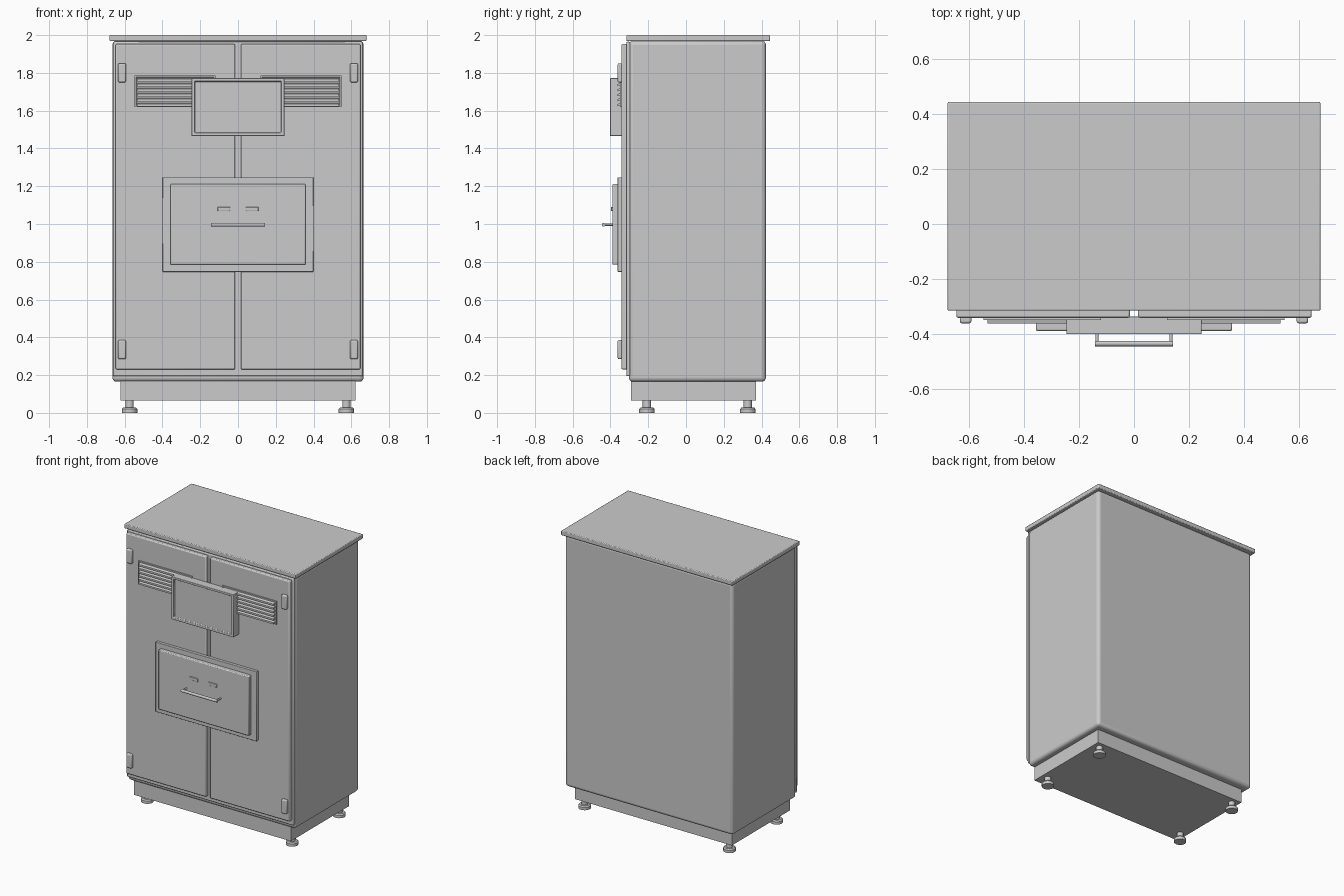
import bpy, bmesh, math
from mathutils import Matrix

if "Cube" in bpy.data.objects:
    bpy.data.objects.remove(bpy.data.objects["Cube"])

grey = bpy.data.materials.new("light grey")
grey.diffuse_color = (0.6, 0.6, 0.6, 1)
grey.use_nodes = True
grey.node_tree.nodes["Principled BSDF"].inputs["Base Color"].default_value = grey.diffuse_color


def finish(name, bm, bevel=0.0, segments=2, smooth=True):
    bmesh.ops.recalc_face_normals(bm, faces=bm.faces)
    me = bpy.data.meshes.new(name)
    bm.to_mesh(me)
    bm.free()
    ob = bpy.data.objects.new(name, me)
    bpy.context.collection.objects.link(ob)
    me.materials.append(grey)
    if bevel:
        mod = ob.modifiers.new("bevel", 'BEVEL')
        mod.width = bevel
        mod.segments = segments
    if smooth:
        bpy.ops.object.select_all(action='DESELECT')
        ob.select_set(True)
        bpy.context.view_layer.objects.active = ob
        bpy.ops.object.shade_smooth_by_angle(angle=math.radians(35))
    return ob


def cuboid(bm, x, y, z):
    """Add a box given its (min, max) on each axis."""
    m = Matrix.Translation([(a + b) / 2 for a, b in (x, y, z)])
    m = m @ Matrix.Diagonal([b - a for a, b in (x, y, z)] + [1])
    return bmesh.ops.create_cube(bm, size=1, matrix=m)["verts"]


def box(name, x, y, z, bevel=0.0, segments=2):
    bm = bmesh.new()
    cuboid(bm, x, y, z)
    return finish(name, bm, bevel, segments)


def recessed(name, x, y, z, rim, depth, bevel=0.0):
    """Box whose front face has a rim around a sunken panel."""
    bm = bmesh.new()
    cuboid(bm, x, y, z)
    bm.normal_update()
    front = [f for f in bm.faces if f.normal.y < -0.9]
    bmesh.ops.inset_region(bm, faces=front, thickness=rim)
    bmesh.ops.inset_region(bm, faces=front, thickness=0.004, depth=-depth)
    return finish(name, bm, bevel)


def disc(bm, x, y, z0, z1, r0, r1, n=24):
    bmesh.ops.create_cone(bm, cap_ends=True, segments=n, radius1=r0, radius2=r1,
                          depth=z1 - z0, matrix=Matrix.Translation((x, y, (z0 + z1) / 2)))


# Cabinet shell, front frame, lid and plinth
box("cabinet_body", (-0.665, 0.665), (-0.302, 0.423), (0.165, 1.97), 0.022, 4)
box("front_frame", (-0.66, 0.66), (-0.316, -0.295), (0.195, 1.965), 0.006)
box("lid", (-0.68, 0.68), (-0.316, 0.445), (1.968, 2.0), 0.005)
box("plinth", (-0.622, 0.622), (-0.29, 0.37), (0.065, 0.17))

for side, s in (("left", -1), ("right", 1)):
    def span(a, b):
        return tuple(sorted((s * a, s * b)))

    # Doors with hinges
    box(side + "_door", span(0.015, 0.648), (-0.342, -0.31), (0.23, 1.952), 0.007)
    for level, z in (("lower", 0.335), ("upper", 1.80)):
        box(f"{side}_{level}_hinge", span(0.593, 0.635), (-0.362, -0.335),
            (z - 0.05, z + 0.05), 0.007)

    # Vent grilles with slanted slats
    recessed(side + "_vent_frame", span(0.12, 0.548), (-0.35, -0.338), (1.62, 1.785), 0.01, 0.006)
    bm = bmesh.new()
    for i in range(6):
        z = 1.635 + i * 0.0265
        vs = cuboid(bm, span(0.128, 0.535), (-0.363, -0.341), (z - 0.006, z + 0.006))
        for v in vs:
            if v.co.y < -0.35:
                v.co.z -= 0.006
    finish(side + "_vent_slats", bm)

    # Levelling feet
    bm = bmesh.new()
    for y in (-0.207, 0.327):
        disc(bm, s * 0.574, y, 0.0, 0.02, 0.041, 0.041)
        disc(bm, s * 0.574, y, 0.02, 0.028, 0.041, 0.034)
        disc(bm, s * 0.574, y, 0.025, 0.07, 0.022, 0.022)
    finish(side + "_feet", bm)

    # Small label holders on the drawer
    box(side + "_label_holder", span(0.042, 0.108), (-0.397, -0.385), (1.068, 1.09), 0.003)

# Screen
recessed("screen", (-0.246, 0.246), (-0.402, -0.338), (1.466, 1.772), 0.022, 0.012, 0.003)

# Drawer surround and drawer front
box("drawer_surround", (-0.4, 0.4), (-0.362, -0.338), (0.747, 1.247), 0.003)
box("drawer_front", (-0.358, 0.358), (-0.39, -0.355), (0.785, 1.212), 0.006)

# Handle bar on two posts
bm = bmesh.new()
bmesh.ops.create_cone(bm, cap_ends=True, segments=16, radius1=0.01, radius2=0.01, depth=0.285,
                      matrix=Matrix.Translation((0, -0.436, 0.996)) @ Matrix.Rotation(math.pi / 2, 4, 'Y'))
for x in (-0.135, 0.135):
    bmesh.ops.create_cone(bm, cap_ends=True, segments=12, radius1=0.006, radius2=0.006, depth=0.054,
                          matrix=Matrix.Translation((x, -0.411, 0.996)) @ Matrix.Rotation(math.pi / 2, 4, 'X'))
finish("drawer_handle", bm)
